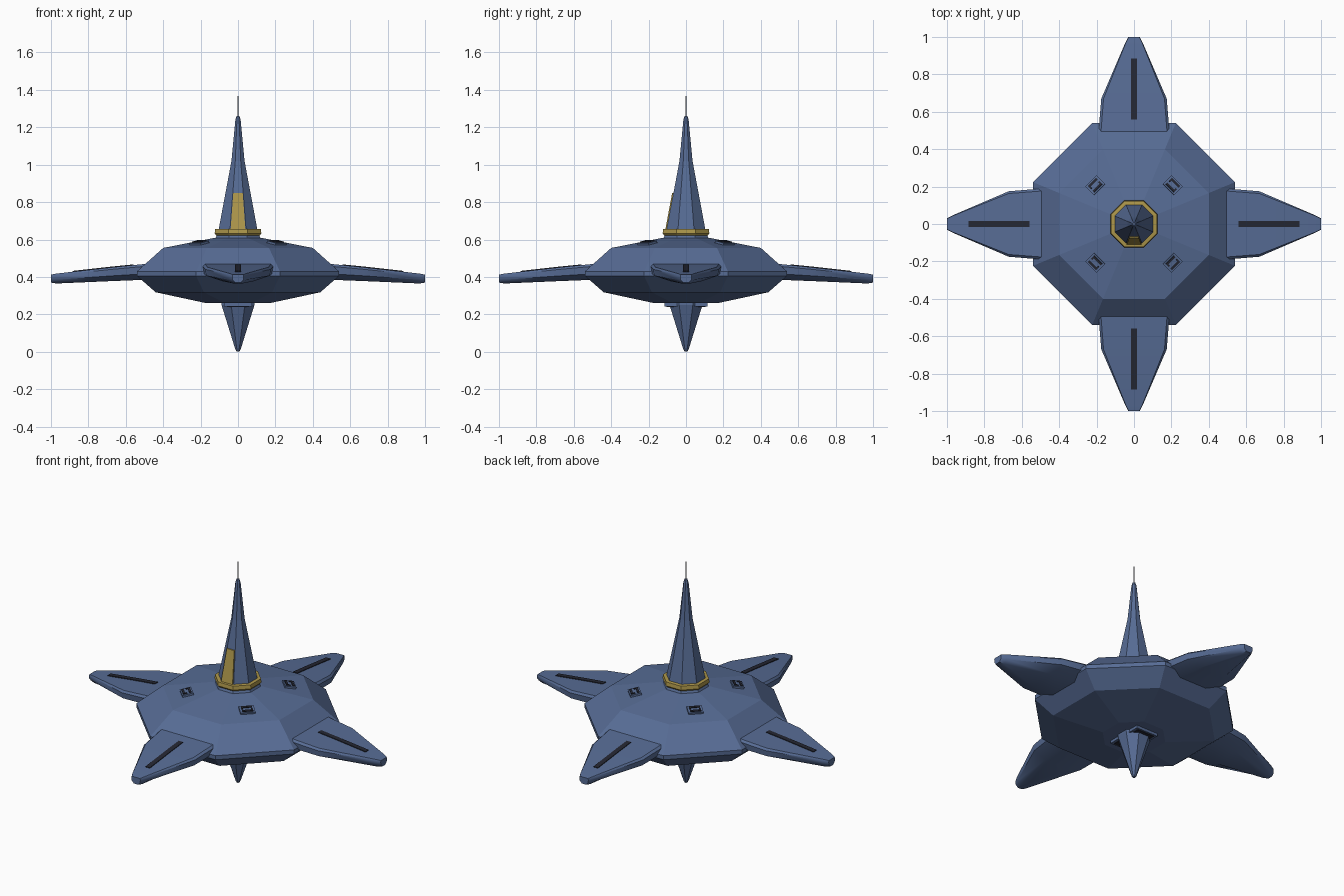
import bpy, math
from mathutils import Matrix, Vector

if "Cube" in bpy.data.objects:
    bpy.data.objects.remove(bpy.data.objects["Cube"], do_unlink=True)


def material(name, rgb):
    m = bpy.data.materials.new(name)
    m.use_nodes = True
    m.diffuse_color = (*rgb, 1)
    m.node_tree.nodes["Principled BSDF"].inputs["Base Color"].default_value = (*rgb, 1)
    return m


BLUE = material("slate blue", (0.095, 0.15, 0.30))
GOLD = material("dull gold", (0.42, 0.31, 0.07))
DARK = material("near black", (0.018, 0.02, 0.032))
GREY = material("grey metal", (0.22, 0.22, 0.24))


def loft(name, rings, mat, matrix=Matrix()):
    """Skin a list of equal-length rings and cap both ends."""
    n = len(rings[0])
    verts = [matrix @ Vector(p) for ring in rings for p in ring]
    faces = [(r * n + i, r * n + (i + 1) % n, (r + 1) * n + (i + 1) % n, (r + 1) * n + i)
             for r in range(len(rings) - 1) for i in range(n)]
    faces += [tuple(reversed(range(n))), tuple(range(len(verts) - n, len(verts)))]
    mesh = bpy.data.meshes.new(name)
    mesh.from_pydata(verts, [], faces)
    mesh.materials.append(mat)
    ob = bpy.data.objects.new(name, mesh)
    bpy.context.collection.objects.link(ob)
    return ob


def octagon(name, profile, mat):
    """Eight-sided turned part; profile holds (distance to flat, height)."""
    rings = []
    for flat, z in profile:
        r = flat / math.cos(math.pi / 8)
        rings.append([(r * math.cos((i + 0.5) * math.pi / 4),
                       r * math.sin((i + 0.5) * math.pi / 4), z) for i in range(8)])
    return loft(name, rings, mat)


def box(name, size, mat, matrix):
    x, y, z = (s / 2 for s in size)
    rings = [[(-x, -y, h), (x, -y, h), (x, y, h), (-x, y, h)] for h in (-z, z)]
    return loft(name, rings, mat, matrix)


# Central hull
octagon("hull", [(0.17, 0.26), (0.44, 0.318), (0.54, 0.405), (0.54, 0.43),
                 (0.40, 0.555), (0.13, 0.608)], BLUE)

# Spire, collar and antenna
octagon("spire_base", [(0.125, 0.60), (0.112, 0.625)], BLUE)
octagon("collar", [(0.112, 0.618), (0.125, 0.632), (0.122, 0.655), (0.108, 0.657)], GOLD)
octagon("spire", [(0.106, 0.64), (0.035, 1.02), (0.014, 1.24), (0.008, 1.26)], BLUE)
octagon("antenna", [(0.003, 1.25), (0.003, 1.367)], GREY)

# Gold panel lying on the front facet of the spire
slope = (0.106 - 0.035) / (1.02 - 0.64)
panel = []
for z in (0.655, 0.85):
    flat = 0.106 - slope * (z - 0.64)
    w = flat * 0.38
    panel.append([(-w, -flat - 0.007, z), (w, -flat - 0.007, z),
                  (w, -flat + 0.002, z), (-w, -flat + 0.002, z)])
loft("spire_panel", panel, GOLD)

# Lower spike
octagon("lower_spike", [(0.008, 0.0), (0.014, 0.012), (0.088, 0.25), (0.088, 0.27)], BLUE)

# Half cross-section of a wing: width fraction, height fraction
HALF = [(0.5, 0.0), (0.97, 0.38), (1.0, 0.85), (0.93, 1.0)]
SECTION = HALF + [(-u, v) for u, v in reversed(HALF)]
# Wing stations: distance, half width, bottom, top
STATIONS = [(0.49, 0.19, 0.385, 0.47), (0.67, 0.175, 0.378, 0.452),
            (0.97, 0.046, 0.365, 0.418), (1.0, 0.03, 0.37, 0.412)]

for i, side in enumerate(("left", "back", "right", "front")):
    turn = Matrix.Rotation(i * math.pi / 2, 4, 'Z')

    # Wing with softened edges
    rings = [[(x, w * u, lo + (hi - lo) * v) for u, v in SECTION]
             for x, w, lo, hi in STATIONS]
    wing = loft(side + "_wing", rings, BLUE, turn)
    bpy.ops.object.select_all(action='DESELECT')
    wing.select_set(True)
    bpy.context.view_layer.objects.active = wing
    bpy.ops.object.shade_smooth_by_angle(angle=math.radians(40))

    # Dark slot strip along the wing top
    strip = [[(x, -0.015, z - 0.01), (x, 0.015, z - 0.01), (x, 0.015, z), (x, -0.015, z)]
             for x, z in ((0.56, 0.467), (0.67, 0.456), (0.885, 0.432))]
    loft(side + "_wing_slot", strip, DARK, turn)

    # Hatch with two dark bars on each diagonal hull facet
    tilt = math.atan2(0.053, 0.27)
    spot = (turn @ Matrix.Rotation(math.pi / 4, 4, 'Z')
            @ Matrix.Translation((0.292, 0, 0.579)) @ Matrix.Rotation(tilt, 4, 'Y'))
    box(side + "_hatch", (0.065, 0.085, 0.018), BLUE, spot)
    for k in (-1, 1):
        box(side + "_hatch_bar", (0.013, 0.062, 0.008), DARK,
            spot @ Matrix.Translation((k * 0.018, 0, 0.01)))
        box(side + "_hatch_clip", (0.022, 0.009, 0.008), DARK,
            spot @ Matrix.Translation((k * 0.012, k * 0.027, 0.01)))

# Vent blocks under the hull, before and behind the spike
for s, side in ((-1, "front"), (1, "back")):
    box(side + "_lower_vent", (0.15, 0.07, 0.022), BLUE,
        Matrix.Translation((0, s * 0.08, 0.254)))
    box(side + "_lower_vent_slot", (0.12, 0.04, 0.006), DARK,
        Matrix.Translation((0, s * 0.085, 0.243)))
